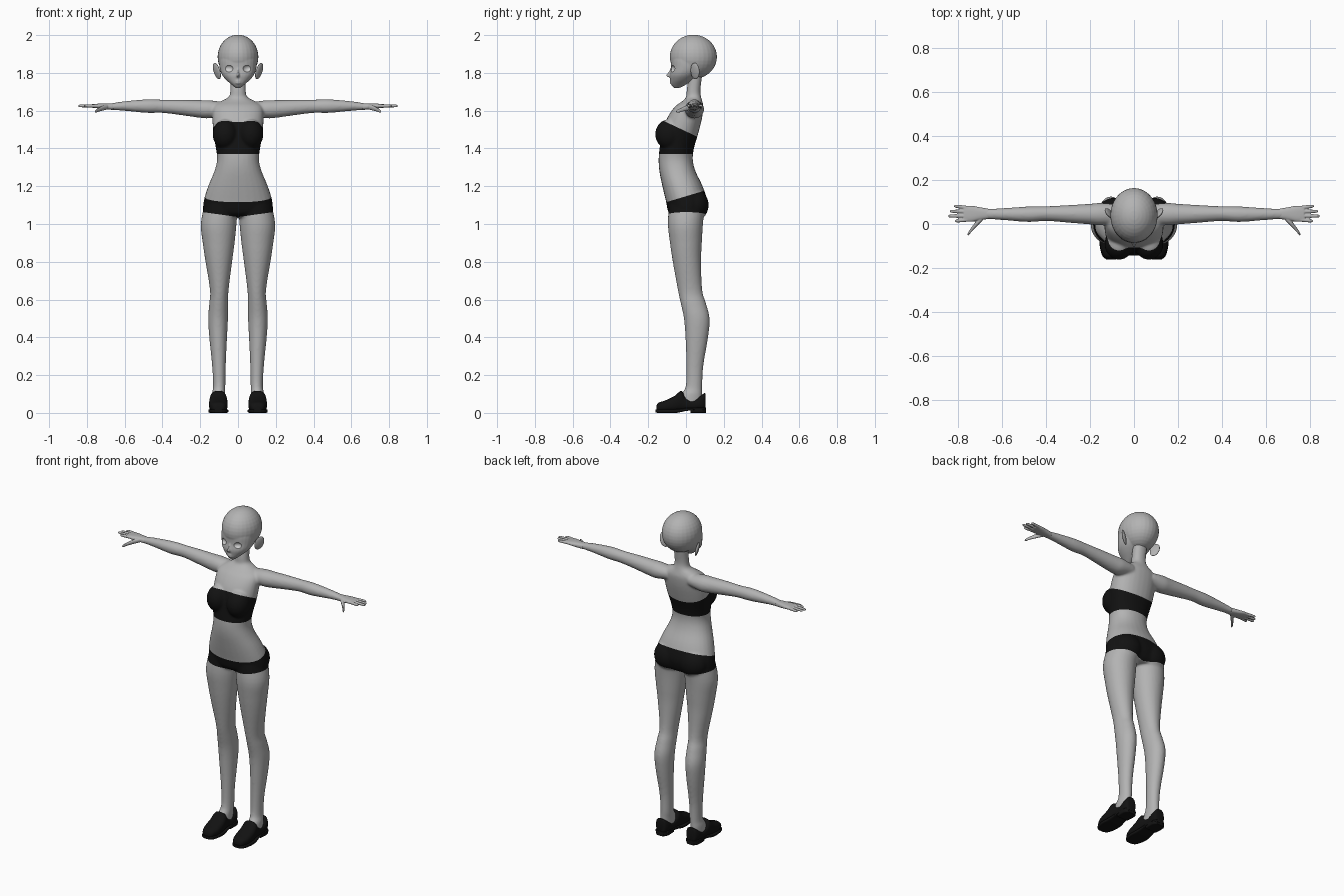
import bpy, bmesh, math
from mathutils import Vector, Matrix

cube = bpy.data.objects.get("Cube")
if cube:
    bpy.data.objects.remove(cube, do_unlink=True)


def material(name, value):
    m = bpy.data.materials.new(name)
    m.use_nodes = True
    col = (value, value, value, 1)
    m.diffuse_color = col
    bsdf = m.node_tree.nodes["Principled BSDF"]
    bsdf.inputs["Base Color"].default_value = col
    bsdf.inputs["Roughness"].default_value = 0.6
    return m


SKIN = material("grey_skin", 0.45)
BLACK = material("black_cloth", 0.006)
EYE = material("pale_eye", 0.62)


def smooth_step(p0, p1, p2, p3, t):
    """Catmull-Rom blend of four ring descriptions."""
    return [0.5 * (2 * b + (c - a) * t + (2 * a - 5 * b + 4 * c - d) * t * t
                   + (3 * b - a - 3 * c + d) * t ** 3)
            for a, b, c, d in zip(p0, p1, p2, p3)]


def loft(bm, rings, axis="z", side=1, power=2.0, n=28, steps=4):
    """Skin over rings (t, a0, a1, b0, b1), t running along the axis."""
    full, last = [], len(rings) - 1
    for i in range(last):
        quad = [rings[max(0, min(last, i + k))] for k in (-1, 0, 1, 2)]
        full += [smooth_step(*quad, s / steps) for s in range(steps)]
    full.append(rings[-1])
    loops = []
    for t, a0, a1, b0, b1 in full:
        loop = []
        for k in range(n):
            c, s = math.cos(math.tau * k / n), math.sin(math.tau * k / n)
            a = (a0 + a1) / 2 + (a1 - a0) / 2 * math.copysign(abs(c) ** (2 / power), c)
            b = (b0 + b1) / 2 + (b1 - b0) / 2 * math.copysign(abs(s) ** (2 / power), s)
            x, y, z = {"x": (t, a, b), "y": (a, t, b), "z": (a, b, t)}[axis]
            loop.append(bm.verts.new((x * side, y, z)))
        loops.append(loop)
    for lo, hi in zip(loops, loops[1:]):
        for k in range(n):
            j = (k + 1) % n
            bm.faces.new((lo[k], lo[j], hi[j], hi[k]))
    bm.faces.new(loops[0][::-1])
    bm.faces.new(loops[-1])


def ball(bm, centre, radii, rot=Matrix()):
    mat = Matrix.Translation(centre) @ rot @ Matrix.Diagonal((*radii, 1))
    bmesh.ops.create_uvsphere(bm, u_segments=28, v_segments=18, radius=1, matrix=mat)


def finish(name, bm, mats, angle=60):
    bmesh.ops.recalc_face_normals(bm, faces=bm.faces)
    me = bpy.data.meshes.new(name)
    bm.to_mesh(me)
    bm.free()
    for m in mats:
        me.materials.append(m)
    me.shade_smooth()
    me.set_sharp_from_angle(angle=math.radians(angle))
    ob = bpy.data.objects.new(name, me)
    bpy.context.scene.collection.objects.link(ob)
    return ob


def bake(ob):
    """Apply the modifiers of an object and return its mesh as a bmesh."""
    bpy.context.view_layer.update()
    me = bpy.data.meshes.new_from_object(ob.evaluated_get(bpy.context.evaluated_depsgraph_get()))
    bm = bmesh.new()
    bm.from_mesh(me)
    bpy.data.objects.remove(ob, do_unlink=True)
    bpy.data.meshes.remove(me)
    return bm


def fuse(bm, voxel, relax, cutter=None):
    """Merge overlapping volumes into one soft skin, then cut it if asked."""
    ob = finish("fusing", bm, [])
    rm = ob.modifiers.new("fuse", "REMESH")
    rm.mode, rm.voxel_size = "VOXEL", voxel
    sm = ob.modifiers.new("relax", "SMOOTH")
    sm.factor, sm.iterations = 0.5, relax
    if cutter:
        bo = ob.modifiers.new("cut", "BOOLEAN")
        bo.object, bo.operation, bo.solver = cutter, "DIFFERENCE", "EXACT"
    return bake(ob)


# Body: torso, neck, bust, seat, legs and arms fused together
bm = bmesh.new()
loft(bm, [(1.035, -.13, .13, -.06, .08), (1.06, -.18, .18, -.092, .1),
          (1.12, -.182, .182, -.106, .112), (1.2, -.158, .158, -.125, .088),
          (1.28, -.125, .125, -.141, .05), (1.34, -.111, .111, -.145, .036),
          (1.4, -.117, .117, -.14, .042), (1.48, -.131, .131, -.125, .065),
          (1.56, -.135, .135, -.1, .085), (1.62, -.13, .13, -.06, .092),
          (1.65, -.09, .09, -.02, .086), (1.672, -.05, .05, 0, .08),
          (1.71, -.041, .041, .004, .076), (1.8, -.042, .042, .018, .088)], power=2.2)
leg = [(1.1, .004, .178, -.09, .1), (1.0, .008, .197, -.096, .09),
       (.9, .018, .187, -.085, .084), (.8, .031, .172, -.07, .08),
       (.65, .05, .148, -.043, .086), (.58, .052, .152, -.028, .106),
       (.5, .053, .158, -.011, .125), (.4, .058, .152, -.003, .117),
       (.25, .065, .137, .002, .092), (.14, .067, .132, -.002, .086),
       (.1, .068, .138, -.025, .085), (.04, .068, .138, -.05, .085)]
arm = [(.07, .0, .088, 1.575, 1.645), (.15, -.006, .096, 1.56, 1.655),
       (.2, -.002, .092, 1.562, 1.656), (.3, .006, .086, 1.576, 1.658),
       (.4, .014, .081, 1.588, 1.658), (.48, .009, .08, 1.588, 1.66),
       (.6, .018, .072, 1.599, 1.65), (.67, .022, .07, 1.604, 1.639),
       (.69, .022, .07, 1.606, 1.636)]
for s in (1, -1):
    loft(bm, leg, side=s)
    loft(bm, arm, "x", side=s)
    ball(bm, (s * .068, -.09, 1.475), (.066, .073, .08))
    ball(bm, (s * .085, .045, 1.1), (.088, .075, .085))
bm = fuse(bm, .0065, 8)

# Clothing edges (c, m, k): the plane z = c + m*y + k*x
edges = {"band_low": (1.37, 0, 0), "band_top": (1.49, -.47, 0),
         "brief_top": (1.147, .3, 0), "leg_hole": (1.037, 0, .14), "leg_hole_2": (1.037, 0, -.14)}
for c, m, k in edges.values():
    bmesh.ops.bisect_plane(bm, geom=bm.verts[:] + bm.edges[:] + bm.faces[:], dist=1e-5,
                           plane_co=(0, 0, c), plane_no=(-k, -m, 1))
for f in bm.faces:
    x, y, z = f.calc_center_median()
    band = 1.37 < z < 1.49 - .47 * y
    briefs = 1.037 + .14 * abs(x) < z < 1.147 + .3 * y
    f.material_index = int(band or briefs)
finish("body_with_bandeau_and_briefs", bm, [SKIN, BLACK])

# Eye cutter: two shallow ovals, turned to follow the face
bm = bmesh.new()
eyes = []
for s in (1, -1):
    rot = Matrix.Rotation(s * .45, 4, "Z")
    centre, radii = Vector((s * .05, -.077, 1.823)), (.026, .017, .019)
    ball(bm, centre, radii, rot)
    eyes.append((Matrix.Translation(centre) @ rot @ Matrix.Diagonal((*radii, 1))).inverted())
cutter = finish("eye_cutter", bm, [])
cutter.hide_render = True

# Head: skull, tapering face, nose and lips
bm = bmesh.new()
ball(bm, (0, .039, 1.885), (.108, .125, .117))
loft(bm, [(1.72, -.012, .012, -.064, -.035), (1.738, -.034, .034, -.078, 0),
          (1.762, -.062, .062, -.083, .035), (1.79, -.085, .085, -.086, .07),
          (1.825, -.097, .097, -.08, .1), (1.87, -.1, .1, -.08, .12),
          (1.91, -.09, .09, -.07, .12)], power=2.2)
loft(bm, [(1.776, -.008, .008, -.092, -.06), (1.786, -.009, .009, -.107, -.06),
          (1.805, -.006, .006, -.092, -.06), (1.825, -.005, .005, -.083, -.06)], n=12)
for z in (1.746, 1.756):
    ball(bm, (0, -.078, z), (.016, .009, .005))
bm = fuse(bm, .004, 5, cutter)
for f in bm.faces:
    c = f.calc_center_median()
    f.material_index = int(any((inv @ c).length < 1.0 for inv in eyes))
finish("head", bm, [SKIN, EYE], 45)
bpy.data.objects.remove(cutter, do_unlink=True)

for s, tag in ((1, "left"), (-1, "right")):
    # Ear: a flared shell with a hollow front
    bm = bmesh.new()
    tilt = Matrix.Rotation(s * .3, 4, "Y") @ Matrix.Rotation(-s * .6, 4, "Z")
    ball(bm, (s * .112, .048, 1.81), (.009, .028, .045), tilt)
    finish(tag + "_ear", bm, [SKIN])

    # Hand: palm, four fingers and thumb
    bm = bmesh.new()
    loft(bm, [(.66, .023, .069, 1.604, 1.638), (.7, .018, .076, 1.607, 1.638),
              (.74, .01, .083, 1.612, 1.637), (.775, .011, .083, 1.616, 1.634)], "x", s, 2.5)
    for y0, y1, tip in ((.019, .014, .815), (.037, .036, .845), (.056, .058, .838), (.074, .081, .82)):
        loft(bm, [(x, y - r, y + r, 1.625 - r, 1.625 + r) for x, y, r in
                  ((.755, y0, .0085), (.785, (y0 + y1) / 2, .0085), (tip - .008, y1, .007),
                   (tip, y1, .003))], "x", s, n=12)
    loft(bm, [(x, y - r, y + r, z - r, z + r) for x, y, z, r in
              ((.69, .028, 1.62, .013), (.715, .004, 1.614, .014), (.737, -.022, 1.605, .011),
               (.752, -.042, 1.597, .009), (.758, -.05, 1.594, .004))], "x", s, n=12)
    finish(tag + "_hand", fuse(bm, .003, 3), [SKIN])

    # Shoe: upper with raised tongue and heel counter, flat sole, heel block
    bm = bmesh.new()
    mid = .104

    def shoe_part(rows, power):
        loft(bm, [(y, mid - w, mid + w, lo, hi) for y, w, lo, hi in rows], "y", s, power)

    shoe_part([(-.157, .022, .012, .036), (-.145, .036, .008, .054), (-.11, .048, .006, .066),
               (-.06, .049, .006, .09), (-.025, .045, .008, .117), (-.002, .042, .012, .085),
               (.035, .04, .014, .068), (.075, .04, .014, .09), (.098, .032, .014, .105),
               (.104, .02, .02, .098)], 2.6)
    shoe_part([(-.161, .022, .002, .018), (-.145, .04, 0, .02), (-.1, .052, 0, .02),
               (-.05, .051, .0, .02), (0, .044, .01, .026), (.05, .042, .014, .028),
               (.09, .04, .014, .028), (.107, .024, .014, .028)], 5)
    shoe_part([(.025, .04, 0, .026), (.06, .042, 0, .026), (.09, .039, 0, .026),
               (.106, .024, 0, .026)], 5)
    finish(tag + "_shoe", bm, [BLACK], 40)
